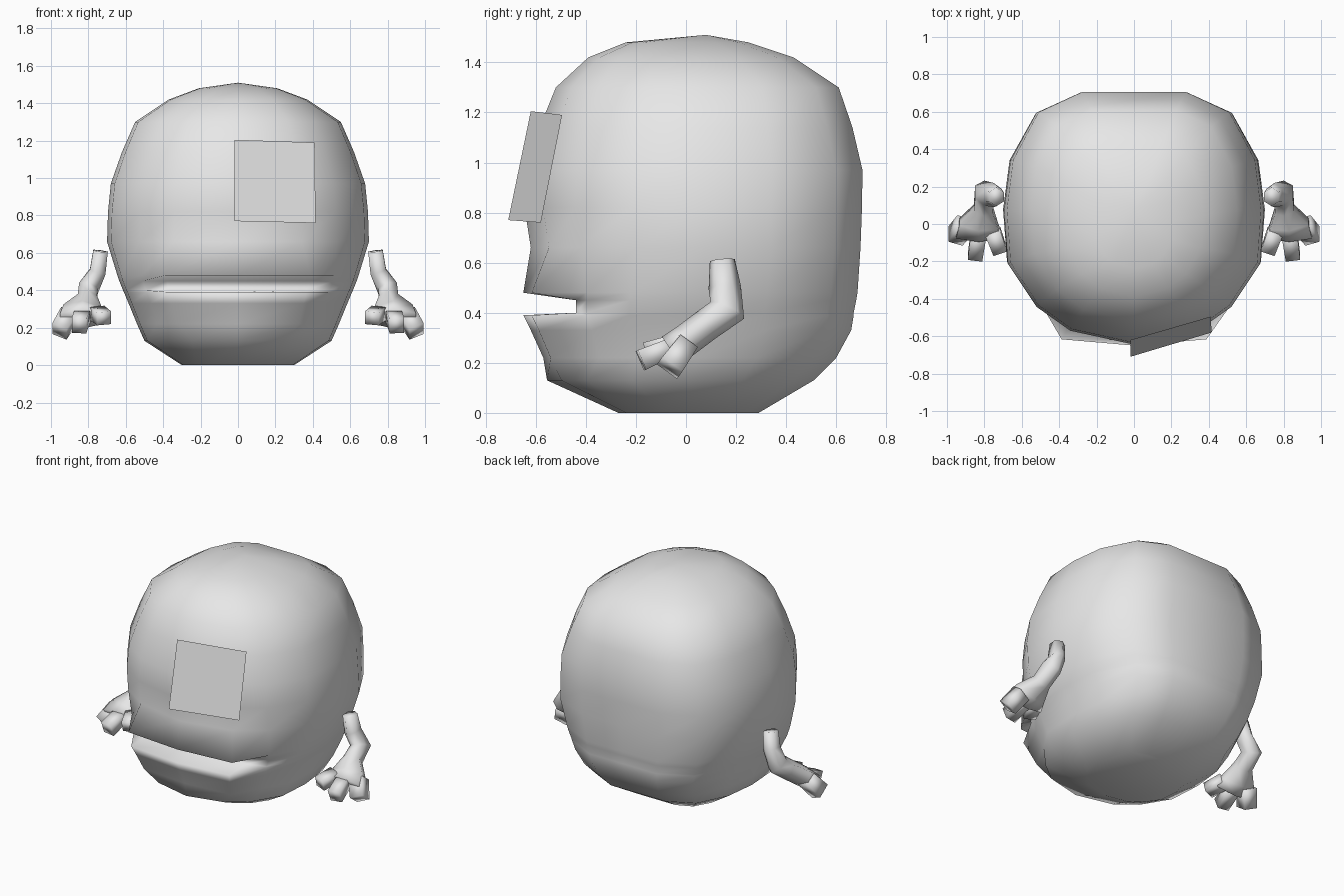
import bpy, bmesh
from mathutils import Vector
from math import cos, sin, pi

if "Cube" in bpy.data.objects:
    bpy.data.objects.remove(bpy.data.objects["Cube"])

grey = bpy.data.materials.new("plain grey")
grey.diffuse_color = (0.8, 0.8, 0.8, 1)
grey.use_nodes = True
grey.node_tree.nodes["Principled BSDF"].inputs["Base Color"].default_value = grey.diffuse_color


def finish(name, bm):
    """Turn a bmesh into a smooth, grey object."""
    bmesh.ops.recalc_face_normals(bm, faces=bm.faces)
    me = bpy.data.meshes.new(name)
    bm.to_mesh(me)
    bm.free()
    me.materials.append(grey)
    for p in me.polygons:
        p.use_smooth = True
    ob = bpy.data.objects.new(name, me)
    bpy.context.collection.objects.link(ob)
    return ob


def loft(bm, rings):
    """Skin a list of equally long point rings and cap both ends."""
    vs = [[bm.verts.new(p) for p in r] for r in rings]
    n = len(vs[0])
    for a, b in zip(vs, vs[1:]):
        for i in range(n):
            bm.faces.new((a[i], a[(i + 1) % n], b[(i + 1) % n], b[i]))
    bm.faces.new(vs[0])
    return bm.faces.new(vs[-1])


# --- body: stacked rings with a rounded-square plan ---
PLAN = [(0, -1), (.49, -.89), (.75, -.70), (.97, -.36), (1, .06),
        (.95, .46), (.75, .84), (.41, 1), (0, 1)]
LIP_PLAN = [(0, -1), (.60, -.95), (.80, -.62)] + PLAN[3:]
CAVITY_Y = -.44

# z, half width, front y, back y, kind (0 plain, 1 lip, 2 mouth cavity)
RINGS = [
    (0.00, .30, -.27, .29, 0), (0.13, .50, -.555, .51, 0),
    (0.22, .54, -.57, .60, 1), (0.33, .585, -.62, .66, 1),
    (0.39, .61, -.65, .67, 1), (0.40, .615, -.65, .67, 2),
    (0.45, .635, -.65, .68, 2), (0.48, .645, -.65, .685, 1),
    (0.66, .70, -.62, .697, 0), (0.82, .695, -.645, .703, 0),
    (0.97, .68, -.635, .705, 0), (1.14, .62, -.585, .665, 0),
    (1.30, .55, -.52, .61, 0), (1.42, .37, -.39, .43, 0),
    (1.48, .21, -.24, .25, 0)]


def body_ring(z, w, yf, yb, kind):
    plan = LIP_PLAN if kind else PLAN
    full = plan + [(-x, y) for x, y in plan[-2:0:-1]]
    out = []
    for i, (x, y) in enumerate(full):
        py = (yf + yb) / 2 + y * (yb - yf) / 2
        if kind == 2 and i in (0, 1, len(full) - 1):
            py = CAVITY_Y
        out.append((x * w, py, z))
    return out


bm = bmesh.new()
top = loft(bm, [body_ring(*r) for r in RINGS])
crown = bmesh.ops.poke(bm, faces=[top])["verts"][0]
crown.co = (0, .08, 1.51)
finish("body", bm)

# --- eye: a flat tilted square plate in front of the face ---
bm = bmesh.new()
corners = [(-.02, -.71, .77), (.415, -.58, .76), (.41, -.495, 1.19), (-.02, -.62, 1.205)]
face = bm.faces.new([bm.verts.new(c) for c in corners])
eye = finish("eye_plate", bm)


# --- arms: tube with bent elbow, flared palm and three stubby fingers ---
def tube(bm, pts, sides):
    """pts: (centre, half width, half thickness)."""
    rings = []
    for i, (c, ru, rv) in enumerate(pts):
        t = (Vector(pts[min(i + 1, len(pts) - 1)][0]) - Vector(pts[max(i - 1, 0)][0])).normalized()
        u = Vector((1, 0, 0))
        u = (u - t * u.dot(t)).normalized()
        v = t.cross(u)
        rings.append([Vector(c) + u * ru * cos(a) + v * rv * sin(a)
                      for a in ((k + .5) * 2 * pi / sides for k in range(sides))])
    loft(bm, rings)


ARM = [((.735, .145, .61), .045, .05), ((.75, .155, .50), .05, .065),
       ((.80, .165, .41), .06, .075), ((.805, .08, .35), .06, .065),
       ((.83, .00, .29), .12, .065), ((.83, -.06, .25), .14, .065)]
FINGERS = [
    [((.90, .00, .27), .07, .06), ((.955, -.065, .18), .06, .07)],
    [((.83, -.04, .27), .06, .05), ((.85, -.18, .21), .055, .06)],
    [((.755, -.04, .28), .06, .05), ((.715, -.15, .25), .055, .05)]]

for side, name in ((1, "left_arm"), (-1, "right_arm")):
    bm = bmesh.new()
    tube(bm, ARM, 6)
    for f in FINGERS:
        tube(bm, f, 4)
    for v in bm.verts:
        v.co.x *= side
    finish(name, bm)
